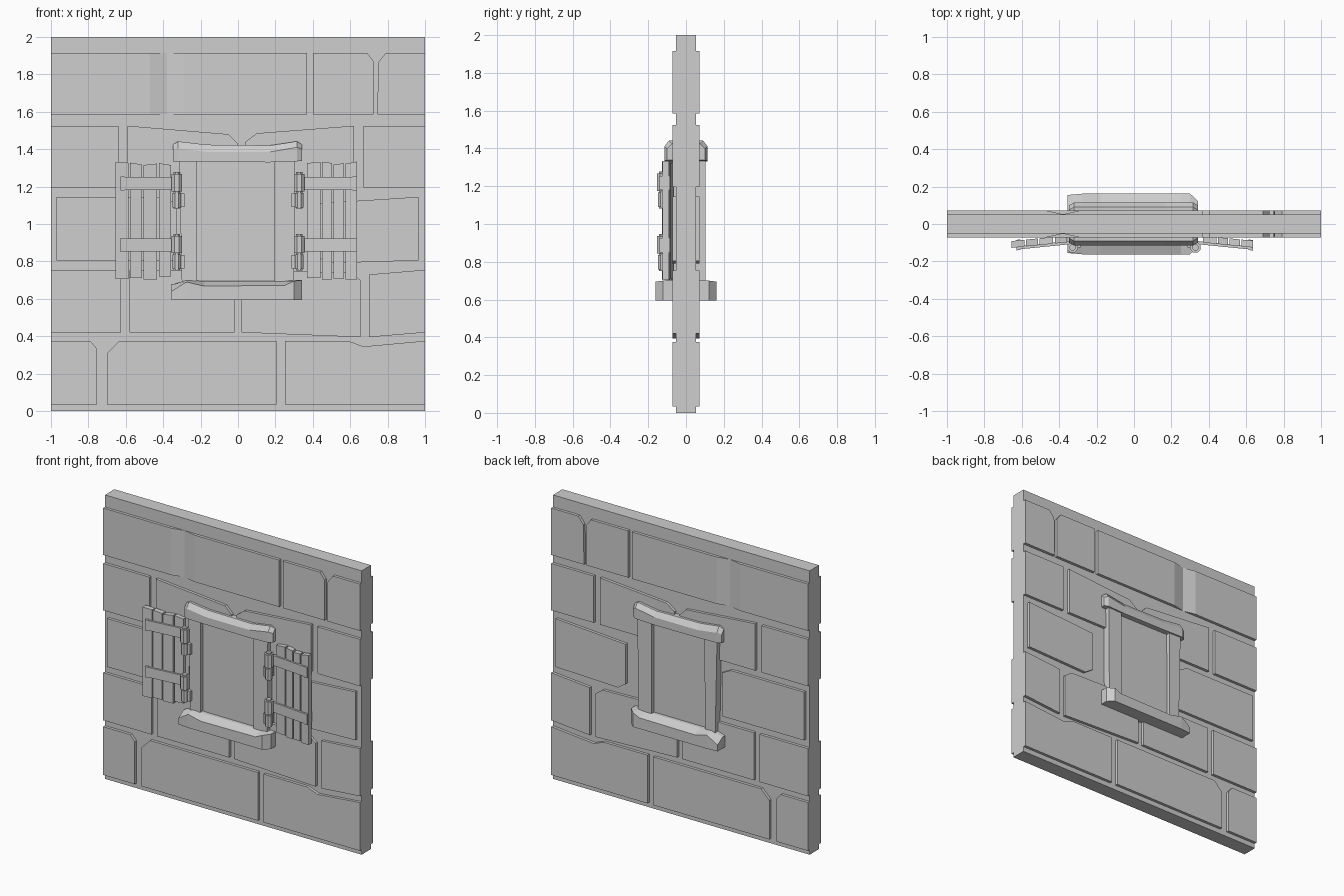
import bpy
import bmesh
import math

if "Cube" in bpy.data.objects:
    bpy.data.objects.remove(bpy.data.objects["Cube"], do_unlink=True)

STONE = (0.62, 0.62, 0.62, 1)
mat = bpy.data.materials.new("grey stone")
mat.use_nodes = True
mat.diffuse_color = STONE
mat.node_tree.nodes["Principled BSDF"].inputs["Base Color"].default_value = STONE


def loft(name, rings):
    """Join equal-length rings of points into a closed solid."""
    bm = bmesh.new()
    loops = [[bm.verts.new(p) for p in ring] for ring in rings]
    n = len(loops[0])
    for a, b in zip(loops, loops[1:]):
        for i in range(n):
            j = (i + 1) % n
            bm.faces.new((a[i], a[j], b[j], b[i]))
    bm.faces.new(loops[0])
    bm.faces.new(loops[-1])
    bmesh.ops.recalc_face_normals(bm, faces=bm.faces)
    mesh = bpy.data.meshes.new(name)
    bm.to_mesh(mesh)
    bm.free()
    mesh.materials.append(mat)
    obj = bpy.data.objects.new(name, mesh)
    bpy.context.collection.objects.link(obj)
    return obj


def rect(x0, x1, z0, z1):
    return [(x0, z0), (x1, z0), (x1, z1), (x0, z1)]


def slab(name, outline, half):
    """Upright plate through the wall from an x-z outline."""
    return loft(name, [[(x, y, z) for x, z in outline] for y in (-half, half)])


def upright(name, plan, z0, z1):
    """Vertical prism from an x-y plan; z1 may be one height per corner."""
    tops = z1 if isinstance(z1, list) else [z1] * len(plan)
    return loft(name, [[(x, y, z0) for x, y in plan],
                       [(x, y, z) for (x, y), z in zip(plan, tops)]])


# Wall core
CORE, FACE = 0.052, 0.072
slab("wall_core", rect(-1, 1, 0, 2), CORE)

# Stone blocks, by course from the bottom
courses = [
    [[(-1, .035), (-.755, .035), (-.755, .335), (-.79, .375), (-1, .375)],
     [(-.7, .035), (.205, .035), (.205, .375), (-.635, .375), (-.7, .31)],
     [(.25, .035), (1, .035), (1, .375), (.67, .345), (.59, .375), (.25, .375)]],
    [rect(-1, -.625, .42, .755),
     rect(-.58, -.02, .42, .755),
     [(.02, .42), (.655, .395), (.655, .7), (.6, .74), (.02, .755)],
     [(.7, .395), (1, .42), (1, .755), (.7, .73)]],
    [[(-.97, .805), (-.33, .805), (-.33, 1.11), (-.4, 1.145), (-.97, 1.145)],
     [(.48, .79), (.965, .805), (.965, 1.145), (.42, 1.11), (.42, .83)]],
    [rect(-1, -.64, 1.195, 1.525),
     [(-.59, 1.195), (0, 1.195), (0, 1.43), (-.05, 1.48), (-.59, 1.525)],
     [(.04, 1.195), (.62, 1.195), (.62, 1.525), (.1, 1.485), (.04, 1.44)],
     rect(.67, 1, 1.195, 1.525)],
    [rect(.4, .725, 1.585, 1.87)[:3] + [(.69, 1.915), (.4, 1.915)],
     [(.745, 1.585), (1, 1.585), (1, 1.915), (.79, 1.915), (.75, 1.865)]],
]
for c, course in enumerate(courses):
    for b, outline in enumerate(course):
        slab(f"stone_block_{c + 1}_{b + 1}", outline, FACE)

# Two top blocks meeting in a shallow sloped groove
for name, x0, x1, w0, w1 in (("top_block_right", -1, -.47, -1, -.38),
                             ("top_block_middle", -.29, .37, -.38, .37)):
    rings = []
    for y in (-FACE, -CORE, CORE, FACE):
        a, b = (x0, x1) if abs(y) == FACE else (w0, w1)
        rings.append([(x, y, z) for x, z in rect(a, b, 1.585, 1.915)])
    loft(name, rings)

# Window panel
slab("window_panel", rect(-.25, .25, .66, 1.36), 0.077)

# Window posts, slightly crooked
for name, low, high in (("right_post", (-.3, -.22), (-.315, -.218)),
                        ("left_post", (.195, .3), (.195, .305))):
    loft(name, [[(x, y, z) for x, y in rect(*xs, -.104, .104)]
                for xs, z in ((low, .67), (high, 1.36))])

# Sill: sagging front edges and chipped ends (x, half depth, edge top, middle top)
sill = [(-.355, .155, .64, .675), (-.275, .162, .69, .7), (-.18, .162, .668, .695),
        (.25, .162, .672, .695), (.3, .162, .695, .7), (.342, .122, .7, .7)]
loft("window_sill",
     [[(x, -d, .595), (x, d, .595), (x, d, e), (x, .1, t), (x, -.1, t), (x, -d, e)]
      for x, d, e, t in sill])

# Lintel: bowed beam with bevelled top (x, half depth, bottom, shoulder, top)
lintel = [(-.348, .1, 1.335, 1.395, 1.425), (-.32, .115, 1.335, 1.405, 1.442),
          (-.17, .115, 1.332, 1.385, 1.424), (.17, .115, 1.33, 1.385, 1.42),
          (.315, .115, 1.335, 1.41, 1.442), (.342, .1, 1.338, 1.4, 1.425)]
loft("window_lintel",
     [[(x, -d, b), (x, d, b), (x, d, s), (x, d - .025, t), (x, .025 - d, t), (x, -d, s)]
      for x, d, b, s, t in lintel])


# Open shutters, swung out a little from the wall
def shutter_y(x):
    return -.078 - .1 * (abs(x) - .36)


def board(name, x0, x1, near, far, z0, z1, tilt=0):
    """Board lying along the swung-out shutter plane."""
    plan = [(x0, shutter_y(x0) - near), (x1, shutter_y(x1) - near),
            (x1, shutter_y(x1) - far), (x0, shutter_y(x0) - far)]
    return upright(name, plan, z0, [z1, z1 + tilt, z1 + tilt, z1])


planks = {
    "right": [(-.655, -.585, .705, 1.332, -.005), (-.578, -.512, .71, 1.328, -.01),
              (-.505, -.432, .703, 1.315, .008), (-.422, -.358, .72, 1.325, -.01)],
    "left": [(.368, .442, .71, 1.325, .008), (.45, .502, .703, 1.332, -.006),
             (.51, .566, .708, 1.318, .006), (.575, .637, .703, 1.322, .012)],
}
for side, sign in (("right", -1), ("left", 1)):
    for i, (x0, x1, z0, z1, tilt) in enumerate(planks[side]):
        board(f"{side}_shutter_plank_{i + 1}", x0, x1, -.016, .02, z0, z1, tilt)
    tip = .635 if sign > 0 else .628
    pin = .328 * sign
    for level, z in (("lower", .852), ("upper", 1.182)):
        # Strap with a thicker folded tip
        board(f"{side}_{level}_strap", pin, tip * sign, .015, .032, z, z + .07)
        board(f"{side}_{level}_strap_tip", (tip - .022) * sign, tip * sign,
              -.02, .036, z - .002, z + .073)
        # Hinge knuckles on the post
        for part, b, t, r in (("knuckle", z - .008, z + .085, .03),
                              ("pin", z - .1, z + .095, .018),
                              ("lower_knuckle", z - .093, z - .016, .025)):
            ring = [(pin + r * math.cos(math.tau * (k + .5) / 8),
                     -.125 + r * math.sin(math.tau * (k + .5) / 8)) for k in range(8)]
            upright(f"{side}_{level}_hinge_{part}", ring, b, t)
        # Leaf fixing the hinge to the post
        upright(f"{side}_{level}_hinge_leaf",
                rect(pin - .02 * sign - .022, pin - .02 * sign + .022, -.125, -.07),
                z - .09, z - .018)
